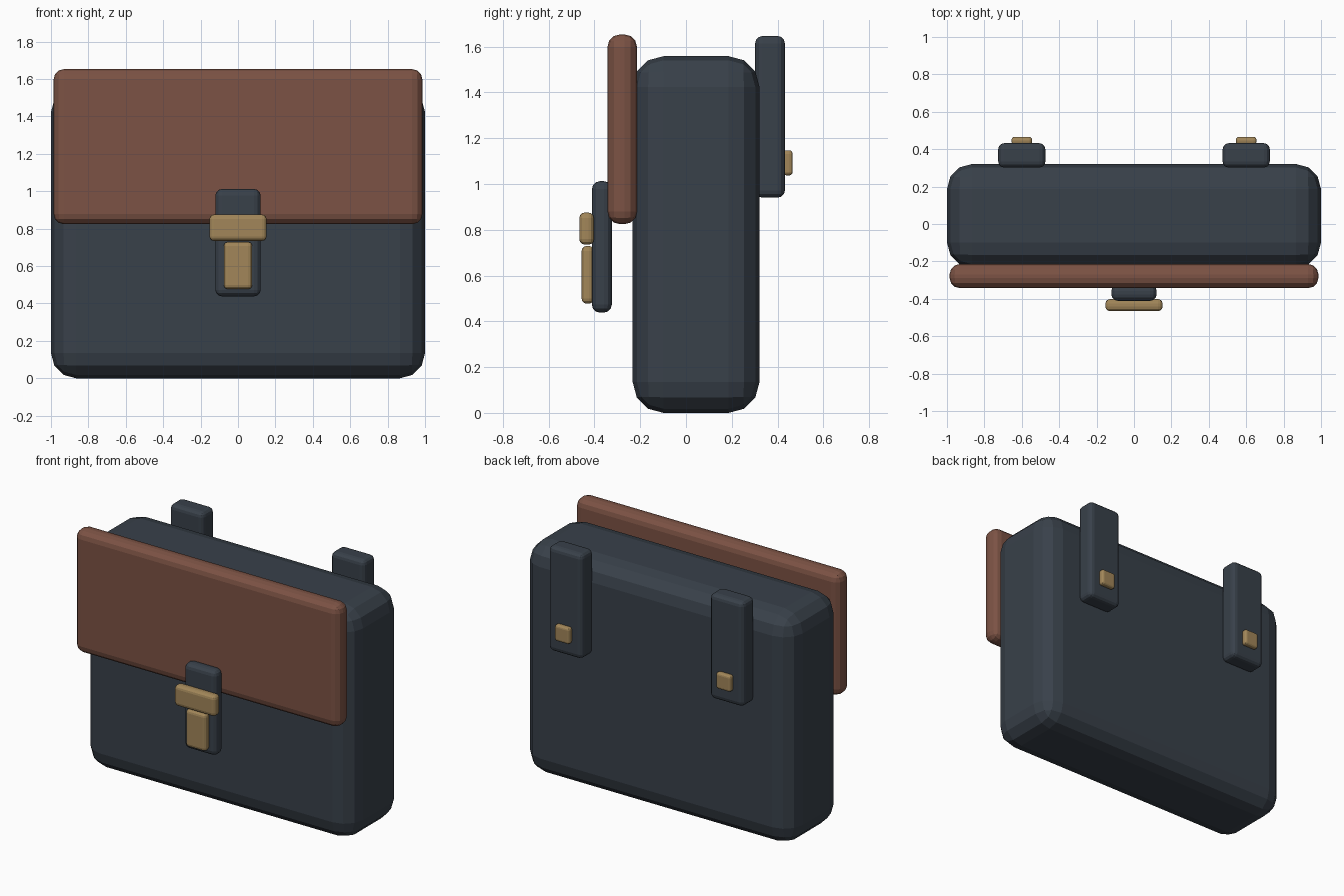
import bpy, bmesh

if "Cube" in bpy.data.objects:
    bpy.data.objects.remove(bpy.data.objects["Cube"])


def material(name, rgb):
    m = bpy.data.materials.new(name)
    m.diffuse_color = (*rgb, 1)
    m.use_nodes = True
    m.node_tree.nodes["Principled BSDF"].inputs["Base Color"].default_value = m.diffuse_color
    return m


NAVY = material("dark_fabric", (0.040, 0.052, 0.068))
BROWN = material("brown_leather", (0.20, 0.085, 0.058))
BRASS = material("brass", (0.36, 0.24, 0.10))


def rounded_box(name, x, y, z, radius, mat, segments=3):
    """Flat-shaded box spanning the given (min, max) ranges, with bevelled edges."""
    bm = bmesh.new()
    bmesh.ops.create_cube(bm, size=1)
    for v in bm.verts:
        for i, (lo, hi) in enumerate((x, y, z)):
            v.co[i] = hi if v.co[i] > 0 else lo
    bmesh.ops.bevel(bm, geom=bm.edges[:], offset=radius, segments=segments,
                    profile=0.5, affect='EDGES')
    mesh = bpy.data.meshes.new(name)
    bm.to_mesh(mesh)
    bm.free()
    mesh.materials.append(mat)
    ob = bpy.data.objects.new(name, mesh)
    bpy.context.collection.objects.link(ob)
    return ob


# Main bag and front flap
rounded_box("bag_body", (-1, 1), (-0.233, 0.321), (0, 1.558), 0.135, NAVY)
rounded_box("front_flap", (-0.986, 0.986), (-0.343, -0.214), (0.824, 1.653), 0.055, BROWN)

# Front closure: strap, buckle bar and tongue
rounded_box("closure_strap", (-0.121, 0.121), (-0.411, -0.324), (0.438, 1.012), 0.035, NAVY)
rounded_box("buckle_bar", (-0.153, 0.153), (-0.466, -0.402), (0.735, 0.875), 0.024, BRASS)
rounded_box("buckle_tongue", (-0.076, 0.076), (-0.456, -0.402), (0.477, 0.729), 0.022, BRASS)

# Rear straps with brass studs
for side, cx in (("left", -0.6), ("right", 0.6)):
    rounded_box(f"rear_strap_{side}", (cx - 0.126, cx + 0.126), (0.302, 0.432),
                (0.94, 1.646), 0.032, NAVY)
    rounded_box(f"rear_stud_{side}", (cx - 0.055, cx + 0.055), (0.424, 0.466),
                (1.037, 1.147), 0.016, BRASS)
